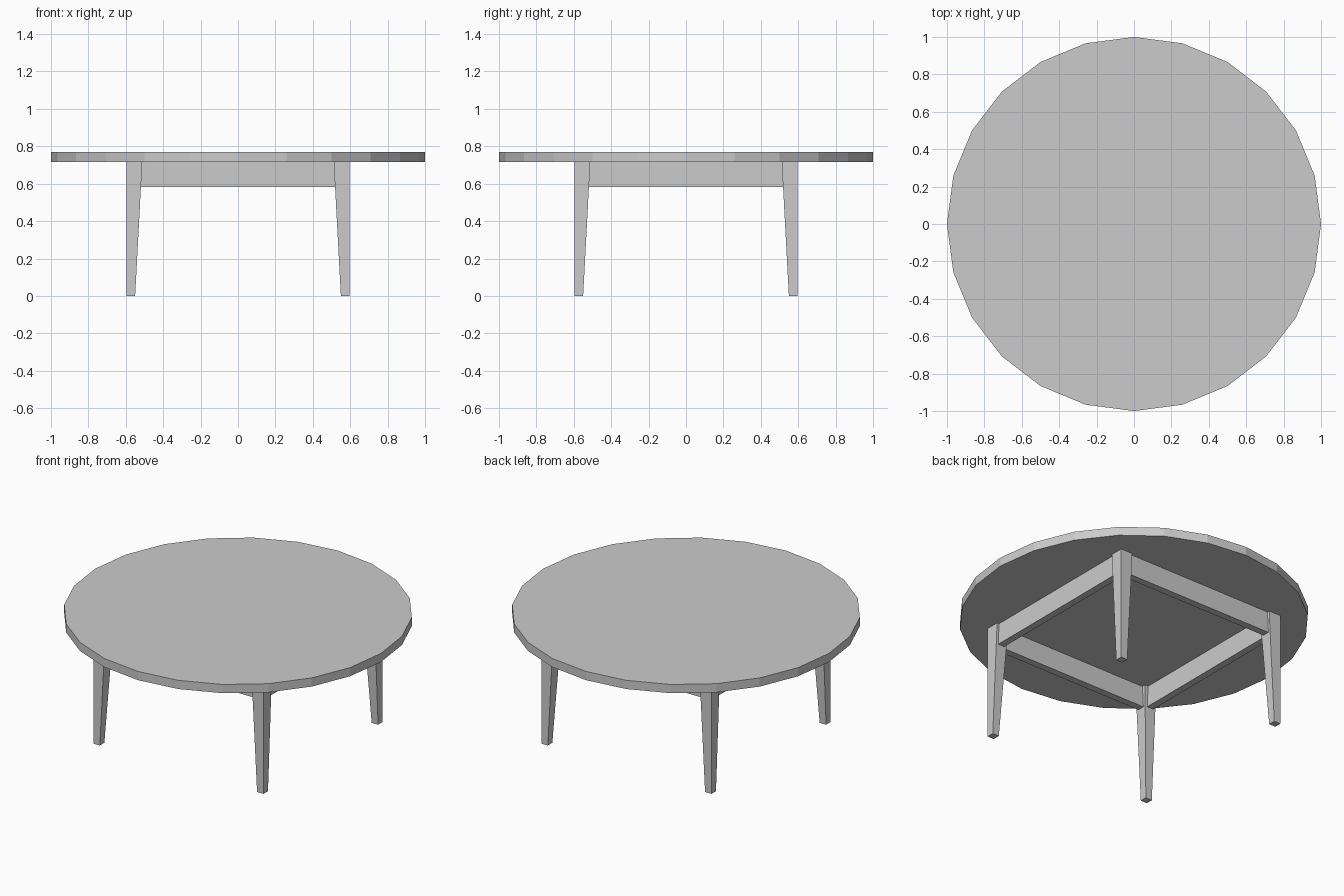
import bpy, bmesh, math

if "Cube" in bpy.data.objects:
    bpy.data.objects.remove(bpy.data.objects["Cube"])

R_OUT, Z_TOP, Z_UNDER = 0.595, 0.77, 0.715


def loft(name, bottom, top):
    """Closed solid between two counter-clockwise rings of points."""
    bm = bmesh.new()
    lo = [bm.verts.new(p) for p in bottom]
    hi = [bm.verts.new(p) for p in top]
    n = len(lo)
    bm.faces.new(lo[::-1])
    bm.faces.new(hi)
    for i in range(n):
        j = (i + 1) % n
        bm.faces.new((lo[i], lo[j], hi[j], hi[i]))
    me = bpy.data.meshes.new(name)
    bm.to_mesh(me)
    bm.free()
    ob = bpy.data.objects.new(name, me)
    bpy.context.collection.objects.link(ob)
    return ob


def rect(x0, x1, y0, y1, z):
    return [(x0, y0, z), (x1, y0, z), (x1, y1, z), (x0, y1, z)]


# Round 24-sided top
ring = [(math.cos(math.tau * i / 24), math.sin(math.tau * i / 24)) for i in range(24)]
loft("table_top", [(x, y, Z_UNDER) for x, y in ring], [(x, y, Z_TOP) for x, y in ring])

# Four legs (tapered on the inner faces) and four apron rails
legs = ["back_right_leg", "back_left_leg", "front_left_leg", "front_right_leg"]
rails = ["right_apron", "back_apron", "left_apron", "front_apron"]
for i in range(4):
    leg = loft(legs[i],
               rect(R_OUT - 0.045, R_OUT, R_OUT - 0.045, R_OUT, 0),
               rect(R_OUT - 0.083, R_OUT, R_OUT - 0.083, R_OUT, Z_UNDER))
    rail = loft(rails[i],
                rect(0.535, 0.58, -0.525, 0.525, 0.583),
                rect(0.535, 0.58, -0.525, 0.525, Z_UNDER))
    leg.rotation_euler.z = rail.rotation_euler.z = i * math.pi / 2
